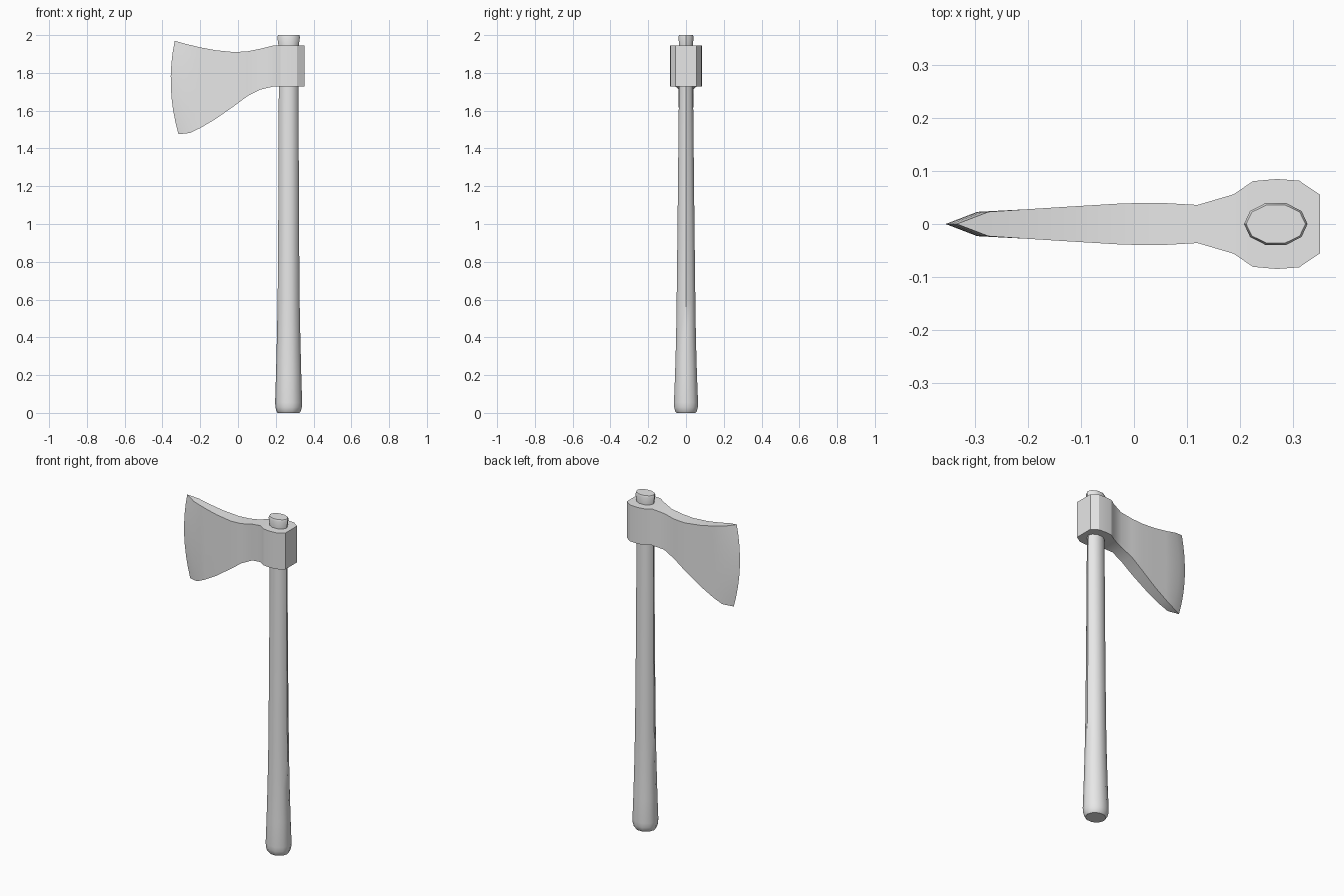
import bpy, bmesh, math

cube = bpy.data.objects.get("Cube")
if cube:
    bpy.data.objects.remove(cube, do_unlink=True)

grey = bpy.data.materials.new("plain grey")
grey.use_nodes = True
grey.diffuse_color = (0.8, 0.8, 0.8, 1)
grey.node_tree.nodes["Principled BSDF"].inputs["Base Color"].default_value = (0.8, 0.8, 0.8, 1)


def finish(bm, name, angle):
    bmesh.ops.remove_doubles(bm, verts=bm.verts, dist=0.0001)
    bmesh.ops.recalc_face_normals(bm, faces=bm.faces)
    mesh = bpy.data.meshes.new(name)
    bm.to_mesh(mesh)
    bm.free()
    mesh.materials.append(grey)
    obj = bpy.data.objects.new(name, mesh)
    bpy.context.collection.objects.link(obj)
    bpy.ops.object.select_all(action='DESELECT')
    obj.select_set(True)
    bpy.context.view_layer.objects.active = obj
    bpy.ops.object.shade_smooth_by_angle(angle=math.radians(angle))
    return obj


def loft(bm, rings):
    """Skin closed rings of equal length and cap both ends."""
    loops = [[bm.verts.new(p) for p in ring] for ring in rings]
    n = len(loops[0])
    for a, b in zip(loops, loops[1:]):
        for i in range(n):
            j = (i + 1) % n
            bm.faces.new((a[i], a[j], b[j], b[i]))
    bm.faces.new(loops[0])
    bm.faces.new(loops[-1])


# Handle: ten-sided oval shaft with a flared, rounded foot (z, half x, half y)
AXIS, SIDES = 0.268, 10
sections = [(0, .058, .053), (.008, .064, .06), (.03, .07, .066), (.055, .0715, .067),
            (.2, .067, .061), (.4, .062, .055), (.6, .058, .052), (1, .055, .047),
            (1.73, .052, .039), (1.94, .053, .038), (1.99, .06, .042), (2, .056, .038)]
bm = bmesh.new()
loft(bm, [[(AXIS + rx * math.cos(i * math.tau / SIDES), ry * math.sin(i * math.tau / SIDES), z)
           for i in range(SIDES)] for z, rx, ry in sections])
finish(bm, "handle", 40)

# Axe head stations from the cutting edge to the back (x, half thickness, top, bottom)
stations = [(-.335, 0, 1.97, 1.475), (-.275, .023, 1.953, 1.482), (-.2, .028, 1.935, 1.508),
            (-.12, .033, 1.92, 1.555), (-.02, .039, 1.91, 1.625), (.05, .04, 1.914, 1.677),
            (.12, .036, 1.928, 1.712), (.188, .056, 1.945, 1.728), (.225, .081, 1.945, 1.728),
            (.27, .085, 1.945, 1.728), (.312, .082, 1.945, 1.728), (.352, .055, 1.945, 1.728)]
ROWS = 8
bm = bmesh.new()
rings = []
for k, (x, half, top, bottom) in enumerate(stations):
    side = []
    for r in range(ROWS + 1):
        t = r / ROWS
        # The cutting edge and its bevel follow a bowed line
        bow = 0.02 * t - 0.122 * t * (1 - t) if k < 2 else 0
        side.append((x + bow, half, top + (bottom - top) * t))
    rings.append(side + [(px, -py, pz) for px, py, pz in reversed(side)])

grid = [[bm.verts.new(p) for p in ring] for ring in rings]
count = len(grid[0])
for a, b in zip(grid, grid[1:]):
    for i in range(count):
        j = (i + 1) % count
        bm.faces.new((a[i], a[j], b[j], b[i]))
bm.faces.new(grid[-1])
finish(bm, "axe_head", 28)
